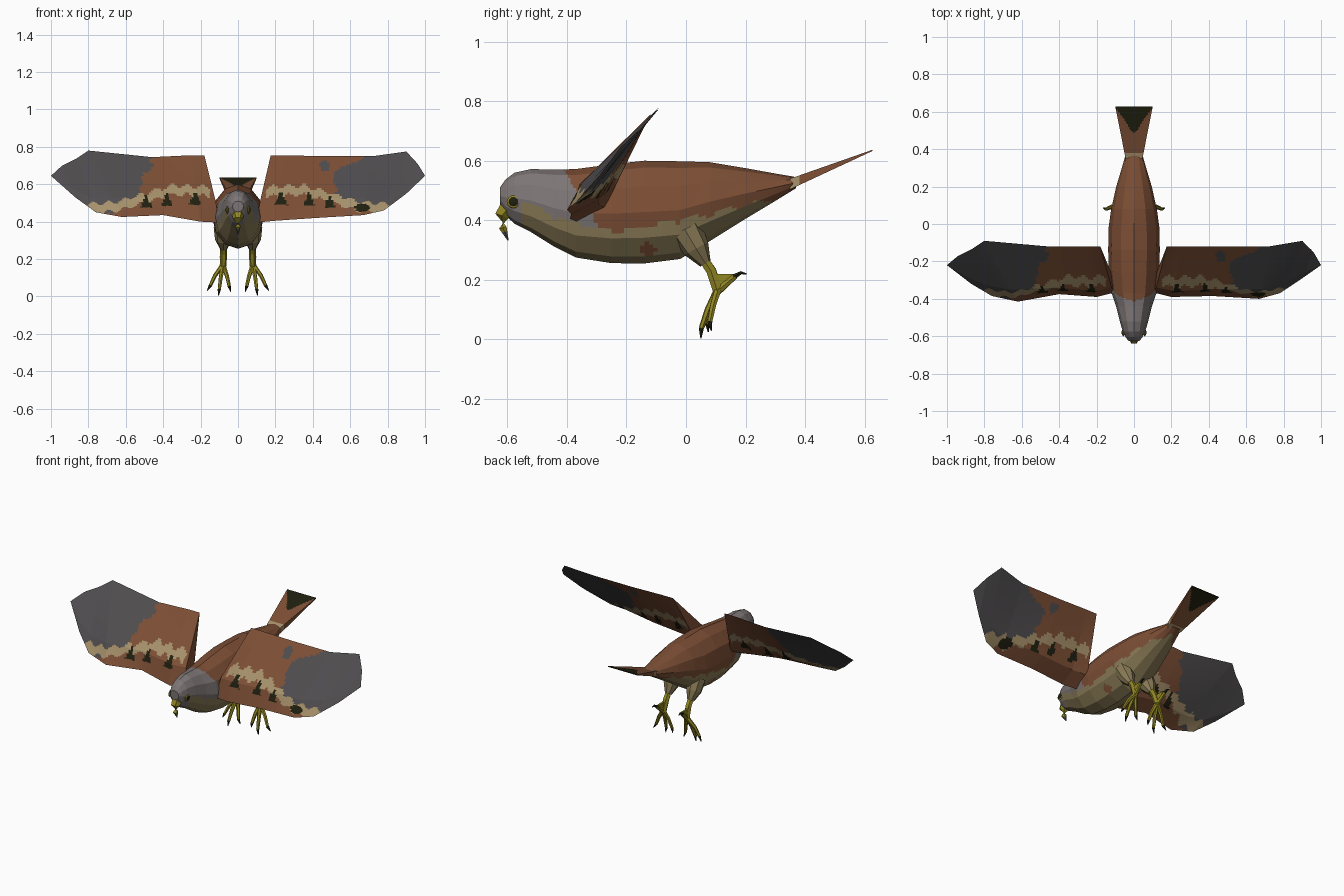
import bpy, bmesh
from math import sin, cos, pi
from mathutils import Vector

cube = bpy.data.objects.get("Cube")
if cube:
    bpy.data.objects.remove(cube)

# Colours (linear)
COLOURS = {
    "rust_brown": (0.205, 0.078, 0.036),
    "slate_grey": (0.078, 0.073, 0.077),
    "head_grey": (0.205, 0.178, 0.178),
    "belly_cream": (0.25, 0.195, 0.092),
    "band_cream": (0.38, 0.28, 0.145),
    "near_black": (0.014, 0.014, 0.005),
    "leg_yellow": (0.28, 0.235, 0.016),
}
BROWN, SLATE, HEAD, BELLY, BAND, BLACK, YELLOW = range(len(COLOURS))
MATS = []
for name, rgb in COLOURS.items():
    m = bpy.data.materials.new(name)
    m.use_nodes = True
    m.diffuse_color = (*rgb, 1)
    bsdf = m.node_tree.nodes["Principled BSDF"]
    bsdf.inputs["Base Color"].default_value = (*rgb, 1)
    bsdf.inputs["Roughness"].default_value = 0.8
    MATS.append(m)


def curve(points, t):
    """Piecewise linear value through (t, value) points."""
    if t <= points[0][0]:
        return points[0][1]
    for (a, u), (b, v) in zip(points, points[1:]):
        if t <= b:
            return u + (v - u) * (t - a) / (b - a)
    return points[-1][1]


def finish(name, bm, rule):
    """Turn a bmesh into an object, colouring each face by its centre."""
    bmesh.ops.recalc_face_normals(bm, faces=bm.faces)
    for f in bm.faces:
        f.material_index = rule(f.calc_center_median())
    mesh = bpy.data.meshes.new(name)
    bm.to_mesh(mesh)
    bm.free()
    for m in MATS:
        mesh.materials.append(m)
    ob = bpy.data.objects.new(name, mesh)
    bpy.context.collection.objects.link(ob)
    return ob


def skin(name, rings, rule, along=1, around=1):
    """Loft closed rings, subdivided flat so colours can follow a rule."""
    dense = []
    for r in rings:
        dense.append([p.lerp(q, k / around)
                      for p, q in zip(r, r[1:] + r[:1]) for k in range(around)])
    rows = [[p.lerp(q, k / along) for p, q in zip(a, b)]
            for a, b in zip(dense, dense[1:]) for k in range(along)]
    rows.append(dense[-1])
    bm = bmesh.new()
    rows = [[bm.verts.new(p) for p in r] for r in rows]
    n = len(rows[0])
    for a, b in zip(rows, rows[1:]):
        for i in range(n):
            j = (i + 1) % n
            bm.faces.new((a[i], a[j], b[j], b[i]))
    bm.faces.new(rows[0])
    bm.faces.new(rows[-1])
    bmesh.ops.remove_doubles(bm, verts=bm.verts, dist=0.00001)
    return finish(name, bm, rule)


def tube(name, path, rule, sides=6, along=1):
    """Tapered limb through (x, y, z, radius) points."""
    pts = [Vector(p[:3]) for p in path]
    rings = []
    for i, p in enumerate(pts):
        d = pts[min(i + 1, len(pts) - 1)] - pts[max(i - 1, 0)]
        q = d.to_track_quat('Z', 'Y')
        rings.append([p + q @ Vector((cos(2 * pi * k / sides), sin(2 * pi * k / sides), 0)) * path[i][3]
                      for k in range(sides)])
    return skin(name, rings, rule, along)


# Body and head: rings of (y, bottom, top, half width)
BODY = [(-.625, .455, .51, .03), (-.605, .415, .538, .045), (-.575, .388, .56, .06),
        (-.52, .36, .572, .076), (-.44, .31, .57, .096), (-.37, .275, .572, .12),
        (-.25, .256, .588, .135), (-.14, .255, .6, .138), (-.02, .27, .598, .136),
        (.08, .33, .595, .122), (.2, .405, .575, .095), (.3, .465, .557, .065),
        (.37, .508, .545, .045)]
BELLY_LINE = [(-.56, .47), (-.43, .41), (-.3, .37), (-.2, .365), (-.05, .395),
              (.1, .425), (.22, .455), (.3, .475), (.34, .48)]


def body_rule(c):
    spot = abs(c.x) > .06 and (((c.y + .13) / .03) ** 2 + ((c.z - .305) / .02) ** 2 < 1)
    ragged = .008 * sin(c.y * 60)
    if c.y > -.555 and c.z < curve(BELLY_LINE, c.y) + ragged:
        return BROWN if spot else BELLY
    return HEAD if c.y < -.41 + (.57 - c.z) * .6 else BROWN


SIDES = 12
rings = []
for y, lo, hi, w in BODY:
    rings.append([Vector((w * sin(2 * pi * k / SIDES), y,
                          (lo + hi) / 2 + (hi - lo) / 2 * cos(2 * pi * k / SIDES)))
                  for k in range(SIDES)])
skin("body", rings, body_rule, along=8, around=5)


# Tail fan with dark end wedge and pale base
def tail_rule(c):
    if c.y < .382:
        return BAND
    return BLACK if abs(c.x) < .1 * (c.y - .48) / .145 else BROWN


rings = [[Vector((sx * w, y, z + sz * t)) for sx, sz in ((-1, -1), (1, -1), (1, 1), (-1, 1))]
         for y, z, w, t in ((.35, .522, .045, .018), (.627, .635, .1, .002))]
skin("tail", rings, tail_rule, along=36, around=20)

# Wings: stations of nose xyz, trailing edge xyz, thickness
TIP = (1, -.22, .645, 1, -.22, .645, 0)
LEFT = [(.1, -.365, .395, .175, -.12, .755, .1), (.2, -.39, .405, .25, -.12, .755, .1),
        (.42, -.385, .42, .45, -.12, .75, .08), (.67, -.4, .435, .72, -.12, .75, .05),
        (.78, -.37, .46, .9, -.09, .775, .02), (.9, -.29, .55, .96, -.15, .71, .01), TIP]
RIGHT = [(.1, -.365, .395, .18, -.12, .755, .1), (.2, -.39, .4, .25, -.12, .755, .1),
         (.4, -.375, .435, .46, -.12, .745, .08), (.62, -.415, .425, .8, -.09, .78, .05),
         (.76, -.385, .45, .86, -.13, .74, .02), (.87, -.32, .53, .94, -.17, .7, .01), TIP]
BAND_TOP = [(.1, .58), (.35, .595), (.45, .565), (.55, .535), (.65, .505), (.8, .495)]


def wing_rule(c):
    a, left = abs(c.x), c.x > 0
    edge = curve([(.5, .53), (.6, .52), (.66, .5), (.7, .58 if left else .45),
                  (.76, .72 if left else .48)], c.z) + .008 * sin(c.z * 90)
    top = curve(BAND_TOP, a) + .01 * sin(a * 75)
    if a > .82:
        return SLATE
    # dark arrow marks and outer spot
    for x, z, w in ((.23, .49, .035), (.38, .485, .03), (.49, .475, .03)):
        if z < c.z < z + .075 and abs(a - x) < w * (1 - (c.z - z) / .075):
            return BLACK
    if left and ((a - .665) / .04) ** 2 + ((c.z - .475) / .022) ** 2 < 1:
        return BLACK
    if a > .15 and top - .048 < c.z < top:
        return BAND
    if c.z >= top:
        patch = left and (a - .465) ** 2 + (c.z - .7) ** 2 < .0008
        return SLATE if a > edge or patch else BROWN
    return SLATE if a > (.76 if left else .66) and c.z > .445 else BROWN


for name, stations, s in (("left_wing", LEFT, 1), ("right_wing", RIGHT, -1)):
    rings = []
    for st in stations:
        nose, trail = Vector(st[:3]), Vector(st[3:6])
        n = Vector((0, -.79, .61)) * st[6]
        ring = [nose, nose.lerp(trail, .25) + n * .45, trail, nose.lerp(trail, .22) - n * .5]
        rings.append([Vector((p.x * s, p.y, p.z)) for p in ring])
    skin(name, rings, wing_rule, along=18, around=20)

# Hooked beak
tube("beak", [(0, -.59, .45, .036), (0, -.618, .415, .027), (0, -.615, .375, .015),
              (0, -.597, .332, .002)],
     lambda c: YELLOW if c.z > .362 else SLATE, along=3)


def bead(name, loc, radius, flat, colour):
    bm = bmesh.new()
    bmesh.ops.create_icosphere(bm, subdivisions=2, radius=radius)
    for v in bm.verts:
        v.co = Vector((v.co.x * flat, v.co.y, v.co.z)) + Vector(loc)
    finish(name, bm, lambda c: colour)


for side, s in (("left", 1), ("right", -1)):
    # Eye
    bead(side + "_eye_ring", (s * .057, -.58, .462), .022, .3, YELLOW)
    bead(side + "_eye", (s * .06, -.58, .462), .016, .4, BLACK)

    # Feathered thigh and bare shank
    tube(side + "_thigh", [(s * .075, 0, .37, .055), (s * .078, .035, .305, .045),
                           (s * .077, .065, .255, .02)], lambda c: BELLY, 8)
    tube(side + "_shank", [(s * .077, .055, .275, .018), (s * .077, .085, .23, .019),
                           (s * .08, .108, .16, .018)], lambda c: YELLOW)

    # Front toes with claws
    for toe, x, y, z in (("outer", .165, .085, .03), ("middle", .105, .05, .004),
                         ("inner", .038, .075, .025)):
        base, tip = Vector((s * .08, .108, .17)), Vector((s * x, y, z))
        knee = base.lerp(tip, .5) + Vector((0, -.006, .012))
        claw = base.lerp(tip, .8) + Vector((0, -.01, 0))
        tube(f"{side}_{toe}_toe", [(*base, .013), (*knee, .011), (*claw, .009)], lambda c: YELLOW)
        tube(f"{side}_{toe}_claw", [(*claw, .009), (*tip, .002)], lambda c: BLACK)

    # Hind toe, its web and claw
    tube(side + "_hind_toe", [(s * .08, .105, .16, .014), (s * .088, .165, .212, .01)],
         lambda c: YELLOW)
    tube(side + "_hind_claw", [(s * .088, .16, .21, .01), (s * .09, .185, .224, .006),
                               (s * .092, .203, .22, .002)], lambda c: BLACK)
    skin(side + "_foot_web", [[Vector((s * x, y, z)) for y, z in
                               ((.088, .22), (.165, .22), (.11, .155))] for x in (.076, .088)],
         lambda c: YELLOW)
